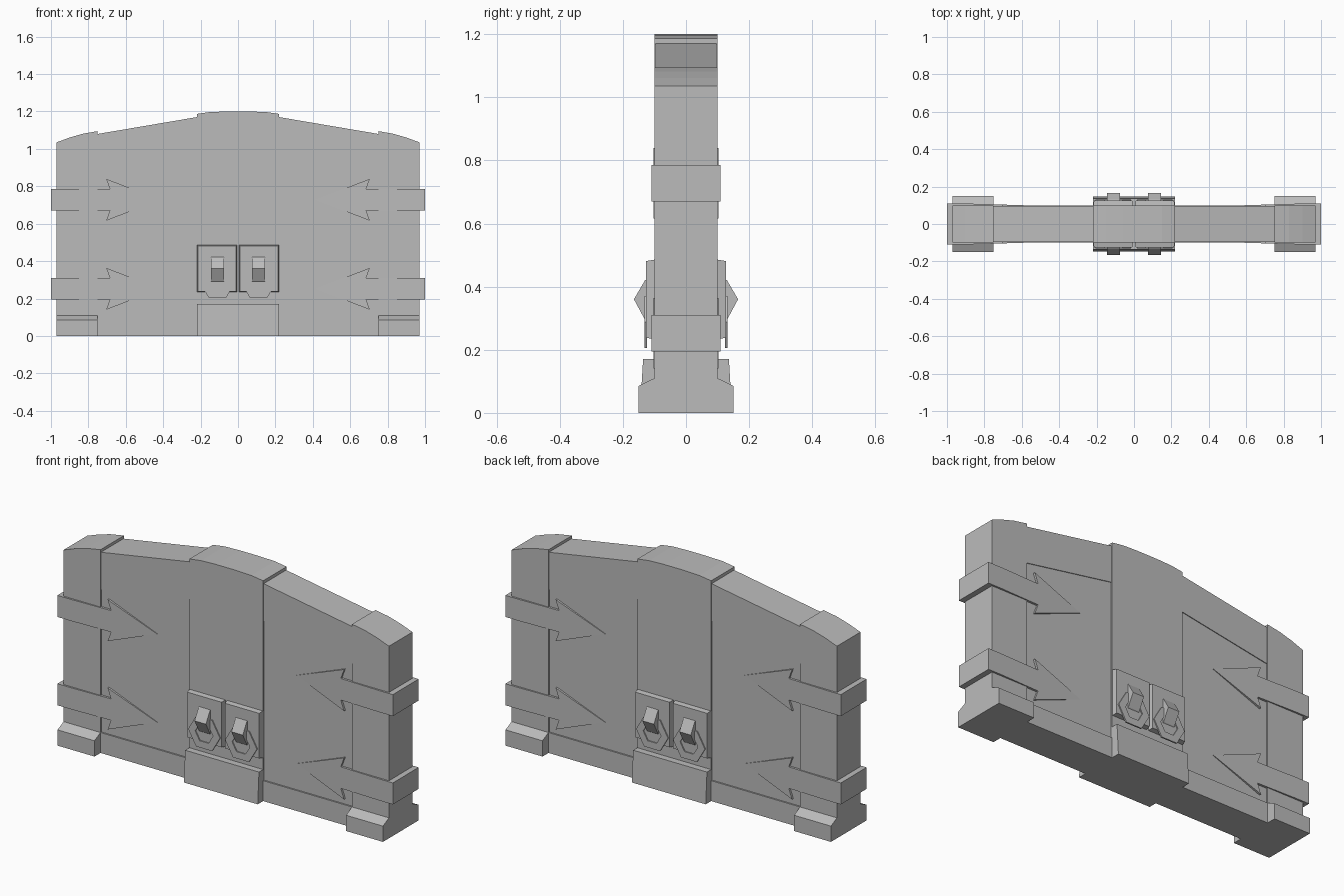
import bpy, bmesh, math

if "Cube" in bpy.data.objects:
    bpy.data.objects.remove(bpy.data.objects["Cube"])

GREY = (0.5, 0.5, 0.5, 1)
stone = bpy.data.materials.new("plain grey")
stone.use_nodes = True
stone.diffuse_color = GREY
stone.node_tree.nodes["Principled BSDF"].inputs["Base Color"].default_value = GREY


def finish(name, bm):
    """Turn a bmesh into a grey object."""
    bmesh.ops.recalc_face_normals(bm, faces=bm.faces)
    mesh = bpy.data.meshes.new(name)
    bm.to_mesh(mesh)
    bm.free()
    mesh.materials.append(stone)
    obj = bpy.data.objects.new(name, mesh)
    bpy.context.collection.objects.link(obj)


def loft(name, ring_a, ring_b):
    """Closed solid between two matching outlines."""
    bm = bmesh.new()
    a = [bm.verts.new(p) for p in ring_a]
    b = [bm.verts.new(p) for p in ring_b]
    bm.faces.new(a)
    bm.faces.new(b[::-1])
    for i in range(len(a)):
        j = (i + 1) % len(a)
        bm.faces.new((a[i], b[i], b[j], a[j]))
    finish(name, bm)


def slab(name, outline, depth, side=1):
    """Front outline (x, z) given the same depth to front and back."""
    y = depth if callable(depth) else lambda x: depth
    loft(name, [(side * x, -y(x), z) for x, z in outline],
         [(side * x, y(x), z) for x, z in outline])


def bar(name, profile, x0, x1):
    """Side profile (y, z) stretched along x."""
    loft(name, [(x0, y, z) for y, z in profile],
         [(x1, y, z) for y, z in profile])


def both(half):
    """Mirror a half profile from front to back."""
    return half + [(-y, z) for y, z in reversed(half)]


def strap_depth(x):
    return 0.095 + 0.015 * min(1, (x - 0.415) / 0.5)


def hex_ring(name, x, z, y0, y1, outer, inner):
    """Flat six-sided ring facing along y."""
    bm = bmesh.new()
    section = ((outer, y0), (outer, y1), (inner, y1), (inner, y0))
    loops = [[bm.verts.new((x + r * math.cos(k * math.pi / 3), y,
                            z + r * math.sin(k * math.pi / 3)))
              for r, y in section] for k in range(6)]
    for k in range(6):
        a, b = loops[k - 1], loops[k]
        for i in range(4):
            bm.faces.new((a[i - 1], a[i], b[i], b[i - 1]))
    finish(name, bm)


# Central pier with its gently arched cap
cap = [(0.22, 1.187), (0.15, 1.197), (0.06, 1.2)]
slab("centre_pier", [(0.22, 0)] + cap + [(-x, z) for x, z in cap[::-1]]
     + [(-0.22, 0)], 0.1)
bar("centre_plinth", both([(0.146, 0), (0.136, 0.17)]), -0.22, 0.22)

for side, label in ((1, "left"), (-1, "right")):
    # Outer post and chamfered foot
    slab(label + "_post", [(0.97, 0), (0.97, 1.035), (0.9, 1.061),
                           (0.83, 1.081), (0.75, 1.095), (0.75, 0)], 0.1, side)
    bar(label + "_foot", both([(0.151, 0), (0.151, 0.085), (0.1, 0.11)]),
        side * 0.75, side * 0.97)

    # Recessed door leaf, its top band and the bottom rail
    slab(label + "_door_leaf", [(0.22, 0.1), (0.75, 0.1), (0.75, 0.89),
                                (0.22, 0.98)], 0.092, side)
    slab(label + "_door_top", [(0.22, 0.97), (0.75, 0.88), (0.75, 1.08),
                               (0.22, 1.17)], 0.096, side)
    slab(label + "_bottom_rail", [(0.22, 0), (0.75, 0), (0.75, 0.11),
                                  (0.22, 0.11)], 0.1, side)

    # Arrow-headed hinge straps
    for level, height in (("lower", 0.252), ("upper", 0.728)):
        arrow = [(1, 0.058), (0.685, 0.058), (0.705, 0.112), (0.415, 0),
                 (0.705, -0.112), (0.685, -0.058), (1, -0.058)]
        # Break the edges where the taper ends so every face stays flat
        arrow = [arrow[0], (0.915, 0.058)] + arrow[1:-1] + [(0.915, -0.058), arrow[-1]]
        slab(label + "_" + level + "_hinge",
             [(x, height + z) for x, z in arrow], strap_depth, side)

    # Lock plates, knocker rings and staples on both faces
    for face, where in ((-1, "front"), (1, "back")):
        name = where + "_" + label

        def plate_ring(inset, y):
            lo, hi = 0.004 + inset, 0.22 - inset
            return [(side * x, face * y, z) for x, z in
                    ((lo, 0.232 + inset), (hi, 0.232 + inset),
                     (hi, 0.487 - inset), (lo, 0.487 - inset))]

        loft(name + "_lock_plate", plate_ring(0, 0.09), plate_ring(0.006, 0.126))
        hex_ring(name + "_knocker", side * 0.11, 0.288,
                 face * 0.124, face * 0.132, 0.095, 0.053)
        staple = [(0.12, 0.425), (0.13, 0.42), (0.165, 0.36), (0.13, 0.295),
                  (0.12, 0.285)]
        bar(name + "_staple", [(face * y, z) for y, z in staple],
            side * 0.076, side * 0.144)
